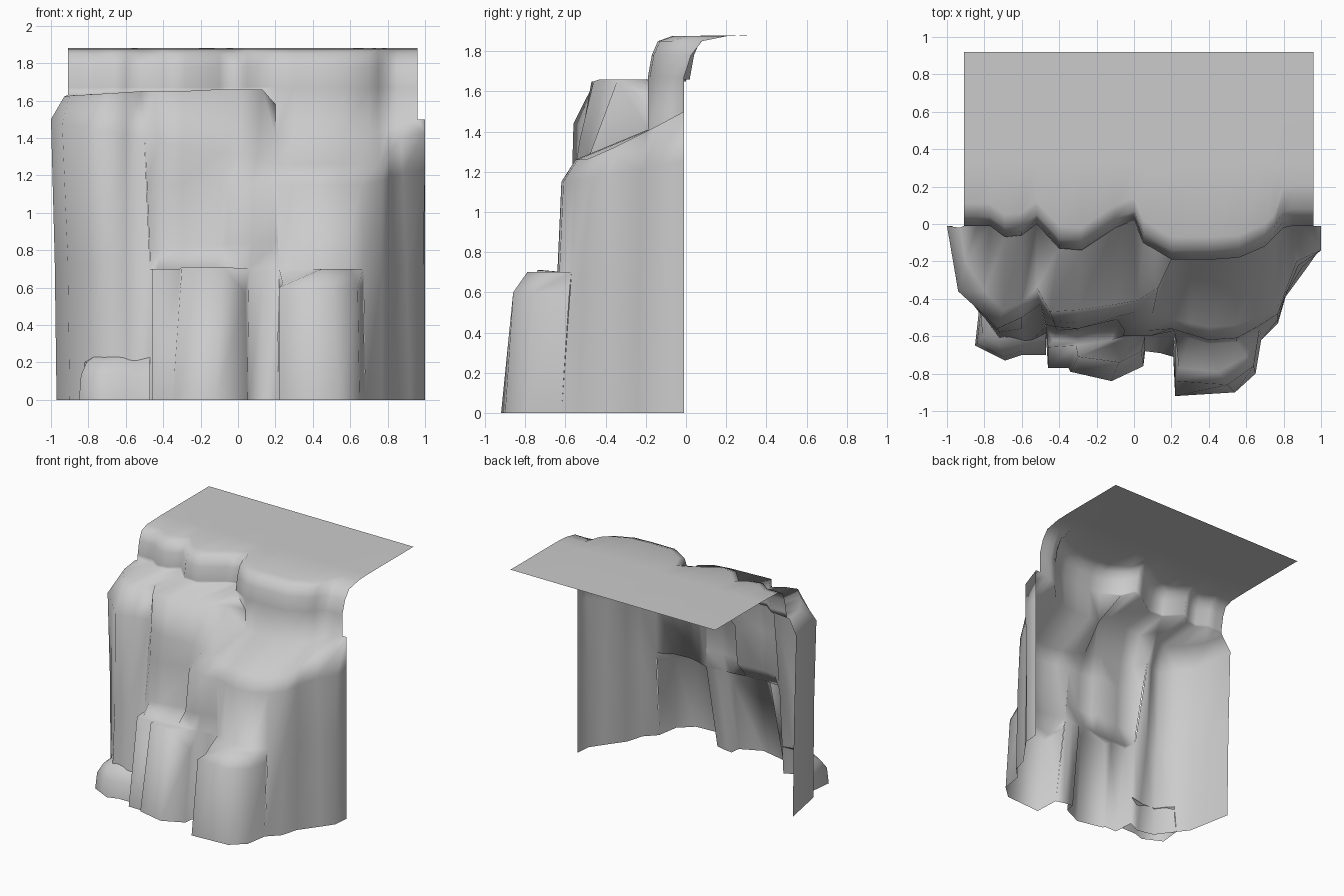
import bpy
import bmesh
import math

cliff = bmesh.new()   # one continuous rock sheet, collected patch by patch


def row(z, pts):
    """Contour from left to right; z is one height, a (start, end) ramp, or one height per point."""
    n = len(pts)
    if isinstance(z, (int, float)):
        zs = [z] * n
    elif len(z) == 2:
        zs = [z[0] + (z[1] - z[0]) * i / (n - 1) for i in range(n)]
    else:
        zs = z
    return [(x, y, h) for (x, y), h in zip(pts, zs)]


def loft(bm, rows):
    """Open patch through contours listed from the foot upwards; returns the last contour."""
    grid = [[bm.verts.new(p) for p in r] for r in rows]
    for a, b in zip(grid, grid[1:]):
        for i in range(len(a) - 1):
            bm.faces.new((a[i], a[i + 1], b[i + 1], b[i]))
    return rows[-1]


def finish(name, bm, angle):
    """Weld the patches and make a smooth shaded object."""
    bmesh.ops.remove_doubles(bm, verts=bm.verts, dist=0.004)
    me = bpy.data.meshes.new(name)
    bm.to_mesh(me)
    bm.free()
    ob = bpy.data.objects.new(name, me)
    bpy.context.collection.objects.link(ob)
    bpy.ops.object.select_all(action='DESELECT')
    ob.select_set(True)
    bpy.context.view_layer.objects.active = ob
    bpy.ops.object.shade_smooth_by_angle(angle=angle)


# contours shared by neighbouring patches
left_foot = [(-.91, -.01), (-.84, -.01), (-.77, -.01), (-.69, -.07), (-.6, -.06), (-.52, 0)]
mid_foot = [(-.52, 0), (-.4, -.13), (-.28, -.14), (-.1, -.02), (0, .02), (.05, -.1), (.2, -.19)]
col_foot = [(.2, -.19), (.3, -.19), (.42, -.19), (.56, -.18), (.7, -.12)]
right_foot = [(.7, -.12), (.75, -.07), (.8, -.02), (.85, -.01), (.9, -.01), (.96, -.01)]
mid_base = [(-.47, -.55), (-.43, -.62), (-.3, -.63), (-.12, -.62), (0, -.6), (.06, -.6), (.22, -.58)]
col_base = [(.22, -.58), (.3, -.61), (.4, -.64), (.55, -.63), (.67, -.57)]

# left buttress and its ledge
left_top = loft(cliff, [
    row(0, [(-.97, -.01), (-.9, -.38), (-.83, -.47), (-.72, -.62), (-.58, -.65), (-.47, -.6)]),
    row((.75, .7), [(-.98, -.01), (-.91, -.37), (-.82, -.48), (-.72, -.58), (-.6, -.56), (-.47, -.55)]),
    row((1.5, 1.4), [(-1, -.01), (-.94, -.36), (-.83, -.46), (-.73, -.56), (-.6, -.5), (-.5, -.43)]),
    row((1.62, 1.65), [(-.93, -.02), (-.9, -.2), (-.8, -.36), (-.7, -.46), (-.6, -.42), (-.52, -.34)]),
    row((1.63, 1.65), left_foot)])

# recessed centre wall above the pillar, stepping out to the right column
mid_top = loft(cliff, [
    row(.7, mid_base),
    row((.8, .85), [(-.472, -.538), (-.41, -.57), (-.3, -.57), (-.09, -.54), (-.06, -.6), (.08, -.6), (.215, -.571)]),
    row(1.15, [(-.487, -.48), (-.42, -.55), (-.3, -.56), (-.09, -.51), (-.05, -.57), (.08, -.57), (.2, -.56)]),
    row((1.4, 1.26), [(-.5, -.43), (-.43, -.52), (-.3, -.53), (-.07, -.49), (.01, -.47), (.1, -.48), (.21, -.51)]),
    row([1.65, 1.65, 1.65, 1.66, 1.66, 1.66, 1.41],
        [(-.52, -.34), (-.45, -.47), (-.3, -.46), (-.1, -.43), (.02, -.41), (.13, -.34), (.2, -.19)]),
    row([1.65, 1.65, 1.65, 1.66, 1.66, 1.66, 1.58], mid_foot)])

# low centre pillar
loft(cliff, [
    row(0, [(-.47, -.6), (-.46, -.77), (-.35, -.77), (-.34, -.79), (-.12, -.84), (.05, -.76), (.06, -.68)]),
    row([.7, .7, .7, .71, .71, .57, .7],
        [(-.47, -.55), (-.46, -.66), (-.31, -.65), (-.3, -.71), (-.08, -.74), (.04, -.68), (.06, -.6)]),
    row(.7, mid_base[:-1] + [(.06, -.6)])])

# recess between the pillars
loft(cliff, [
    row(0, [(.06, -.68), (.14, -.69), (.21, -.71)]),
    row(.7, [(.06, -.6), (.14, -.59), (.22, -.58)])])

# low right pillar
loft(cliff, [
    row(0, [(.21, -.71), (.22, -.92), (.54, -.9), (.65, -.8), (.68, -.62)]),
    row(.6, [(.22, -.6), (.22, -.84), (.5, -.86), (.64, -.76), (.67, -.58)]),
    row([.7, .62, .7, .7, .7], [(.22, -.58), (.24, -.77), (.45, -.79), (.6, -.71), (.67, -.57)]),
    row(.7, col_base)])

# right column with its sloping shoulder
col_top = loft(cliff, [
    row(.7, col_base),
    row(1.15, [(.2, -.56), (.3, -.59), (.4, -.62), (.55, -.61), (.66, -.55)]),
    row(1.26, [(.21, -.51), (.3, -.53), (.4, -.55), (.55, -.54), (.65, -.5)]),
    row(1.41, col_foot)])

# right flank
right_top = loft(cliff, [
    row(0, [(.68, -.62), (.77, -.53), (.81, -.39), (.92, -.24), (.99, -.14), (1, -.01)]),
    row(.7, [(.67, -.57), (.77, -.51), (.81, -.38), (.9, -.23), (.99, -.14), (1, -.01)]),
    row((1.15, 1.25), [(.66, -.55), (.77, -.48), (.81, -.38), (.88, -.22), (1, -.14), (1, -.01)]),
    row([1.26, 1.28, 1.32, 1.4, 1.43, 1.5], [(.65, -.5), (.76, -.45), (.81, -.36), (.87, -.2), (1, -.14), (1, -.01)]),
    row((1.41, 1.5), right_foot)])

# upper wall rounding over into the flat plateau
base = left_top + mid_top[1:-1] + col_top + right_top[1:]
rows = [base]
for dy, z in ((0, 1.67), (.02, 1.78), (.05, 1.85), (.12, 1.875)):
    rows.append([(x, y + dy * (1.8 if x > .75 else 1), z) for x, y, _ in base])
for y in (.32, .92):
    rows.append([(x, y, 1.88) for x, _, _ in base])
loft(cliff, rows)
finish("cliff_face", cliff, math.pi)

# boulder at the foot of the left buttress
boulder = bmesh.new()
loft(boulder, [
    row(0, [(-.83, -.47), (-.85, -.65), (-.69, -.73), (-.6, -.7), (-.47, -.7)]),
    row(.13, [(-.82, -.47), (-.84, -.64), (-.7, -.71), (-.6, -.68), (-.47, -.68)]),
    row(.2, [(-.82, -.48), (-.81, -.6), (-.72, -.65), (-.6, -.64), (-.47, -.62)]),
    row(.23, [(-.82, -.48), (-.77, -.53), (-.72, -.6), (-.6, -.61), (-.47, -.58)])])
finish("left_boulder", boulder, math.pi)
